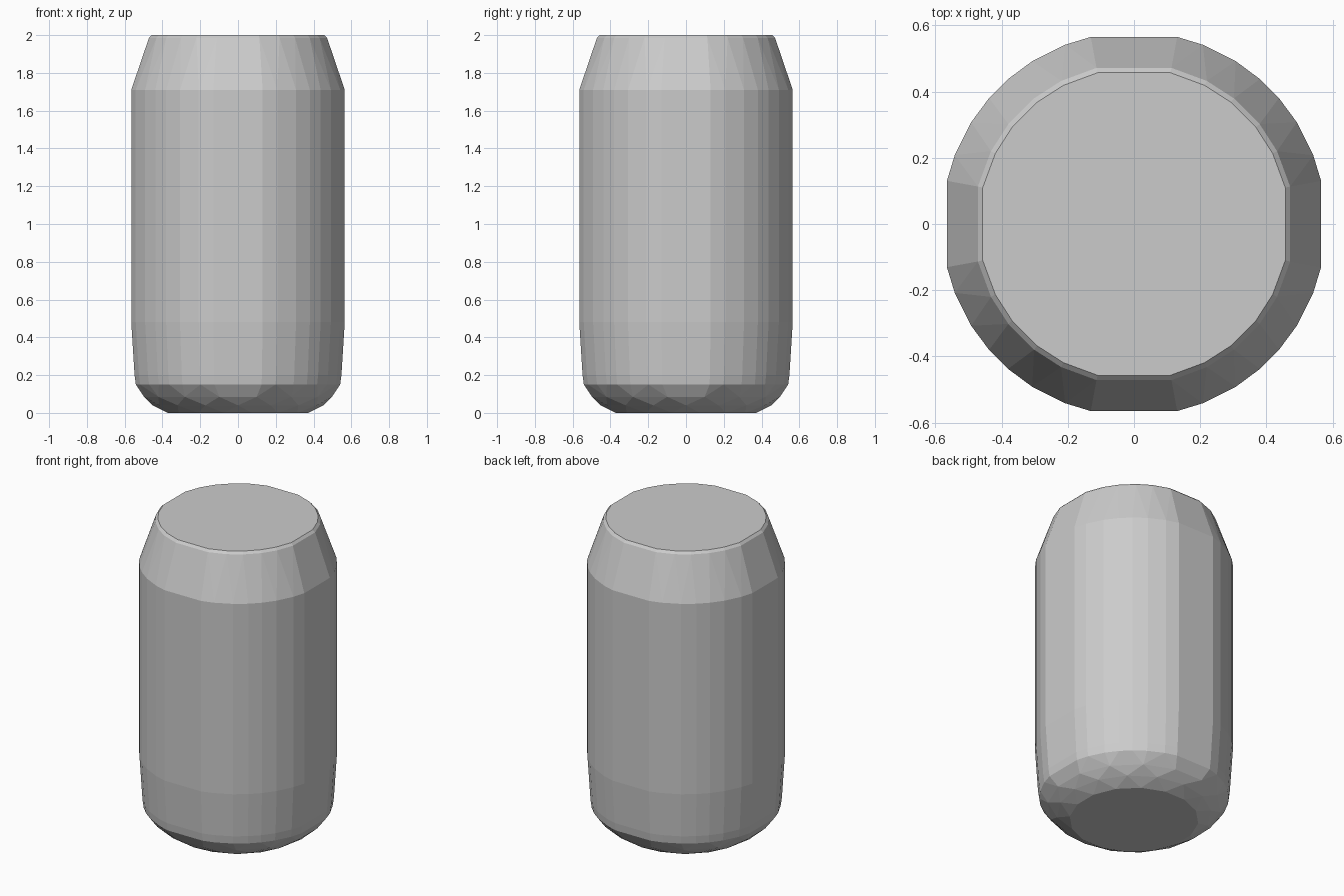
import bpy, bmesh, math

if "Cube" in bpy.data.objects:
    bpy.data.objects.remove(bpy.data.objects["Cube"])

# Facet directions in one quadrant: wide flats face the four axes
QUAD = [13, 21, 32, 41, 49, 58, 69, 77]
BODY = [a + 90 * k for k in range(4) for a in QUAD]
LIP = [a + 90 * k for k in range(4) for a in (13.5, 27, 38.5, 51.5, 63, 76.5)]
BASE = [22.5 * k + 11.25 for k in range(16)]
BASE_STAGGERED = [22.5 * k for k in range(16)]

# (height, corner radius, facet directions), bottom to top
RINGS = [
    (0.0, 0.378, BASE),
    (0.04, 0.452, BASE_STAGGERED),
    (0.085, 0.507, BASE),
    (0.15, 0.555, BODY),
    (0.20, 0.562, BODY),
    (0.48, 0.580, BODY),
    (1.71, 0.580, BODY),
    (1.985, 0.485, LIP),
    (2.0, 0.470, LIP),
]

# Can body: tight faceted skin over the stacked rings
bm = bmesh.new()
for z, r, angles in RINGS:
    for a in angles:
        t = math.radians(a)
        bm.verts.new((r * math.cos(t), r * math.sin(t), z))
hull = bmesh.ops.convex_hull(bm, input=bm.verts[:])
loose = [v for v in bm.verts if not v.link_faces]
bmesh.ops.delete(bm, geom=loose, context='VERTS')

# Merge coplanar triangles into clean flat facets
bmesh.ops.dissolve_limit(bm, angle_limit=math.radians(1),
                         verts=bm.verts[:], edges=bm.edges[:])
bmesh.ops.recalc_face_normals(bm, faces=bm.faces[:])

mesh = bpy.data.meshes.new("can_body")
bm.to_mesh(mesh)
bm.free()
can = bpy.data.objects.new("can_body", mesh)
bpy.context.collection.objects.link(can)
